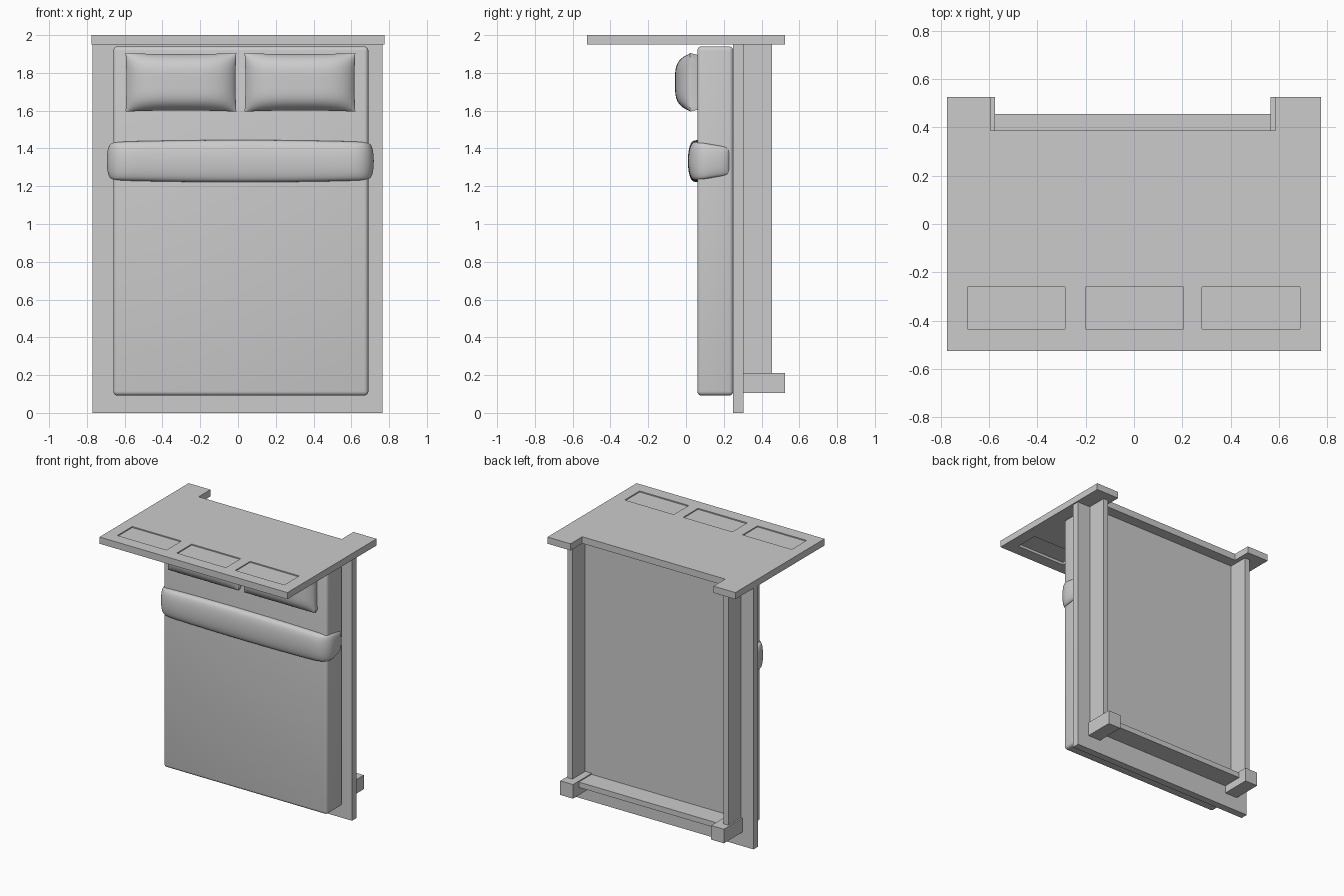
import bpy, bmesh, math
from mathutils import Vector

old = bpy.data.objects.get("Cube")
if old:
    bpy.data.objects.remove(old, do_unlink=True)

GREY = (0.6, 0.6, 0.6, 1)
grey = bpy.data.materials.new("plain grey")
grey.use_nodes = True
grey.diffuse_color = GREY
grey.node_tree.nodes["Principled BSDF"].inputs["Base Color"].default_value = GREY


def finish(name, bm):
    bmesh.ops.recalc_face_normals(bm, faces=bm.faces)
    mesh = bpy.data.meshes.new(name)
    bm.to_mesh(mesh)
    bm.free()
    mesh.materials.append(grey)
    obj = bpy.data.objects.new(name, mesh)
    bpy.context.collection.objects.link(obj)
    return obj


def box(name, x, y, z, bevel=0):
    bm = bmesh.new()
    bmesh.ops.create_cube(bm, size=1)
    for v in bm.verts:
        v.co = [(a + b) / 2 + c * (b - a) for (a, b), c in zip((x, y, z), v.co)]
    if bevel:
        bmesh.ops.bevel(bm, geom=bm.edges[:], offset=bevel, segments=4,
                        profile=0.5, affect='EDGES')
    return finish(name, bm)


def smooth(obj, angle=40):
    bpy.ops.object.select_all(action='DESELECT')
    obj.select_set(True)
    bpy.context.view_layer.objects.active = obj
    bpy.ops.object.shade_smooth_by_angle(angle=math.radians(angle))


def cut(target, name, x, y, z):
    cutter = box(name, x, y, z)
    cutter.hide_render = True
    cutter.hide_viewport = True
    cutter.display_type = 'WIRE'
    mod = target.modifiers.new(name, 'BOOLEAN')
    mod.operation = 'DIFFERENCE'
    mod.solver = 'EXACT'
    mod.object = cutter


# Headboard: slab with a notch between its feet and three shallow panels
headboard = box("headboard", (-0.775, 0.775), (-0.525, 0.525), (1.95, 2))
cut(headboard, "notch_cutter", (-0.595, 0.585), (0.387, 0.6), (1.9, 2.1))
for i, x in enumerate((-0.69, -0.2, 0.282)):
    span = (x, x + 0.405)
    cut(headboard, f"top_panel_cutter_{i}", span, (-0.435, -0.26), (1.992, 2.1))
    cut(headboard, f"under_panel_cutter_{i}", span, (-0.435, -0.26), (1.9, 1.97))

# Bed base, rails and foot legs
box("bed_base", (-0.77, 0.765), (0.25, 0.305), (0, 1.95))
MID = -0.005
for side, s in (("left", 1), ("right", -1)):
    rail = sorted((MID + s * 0.623, MID + s * 0.663))
    leg = sorted((MID + s * 0.57, MID + s * 0.675))
    box(side + "_rail", rail, (0.305, 0.455), (0.2, 1.95))
    box(side + "_foot_leg", leg, (0.305, 0.525), (0.105, 0.21))
box("foot_rail", (-0.58, 0.57), (0.305, 0.455), (0.162, 0.202))

# Mattress
smooth(box("mattress", (-0.66, 0.69), (0.06, 0.25), (0.092, 1.94), 0.022), 60)


# Pillows: puffed grid with pinched corners and a slanted rim
def pillow(name, cx, cz, hw, hh):
    bm = bmesh.new()
    n = 32
    bmesh.ops.create_grid(bm, x_segments=n, y_segments=n, size=1)
    for v in bm.verts:
        u, w = (math.sin(c * math.pi / 2) for c in v.co.xy)
        puff = (max(0, 1 - u ** 4) * max(0, 1 - w ** 4)) ** 0.75
        x = cx + hw * u * (1 - 0.015 * (1 - w * w))
        z = cz + hh * w * (1 - 0.04 * (1 - u * u))
        v.co = (x, 0.022 - 0.08 * puff, z)
    rim = [e for e in bm.edges if e.is_boundary]
    skirt = bmesh.ops.extrude_edge_only(bm, edges=rim)["geom"]
    for v in skirt:
        if isinstance(v, bmesh.types.BMVert):
            v.co = (cx + (v.co.x - cx) * 0.97, 0.065, cz + (v.co.z - cz) * 0.93)
    smooth(finish(name, bm))


pillow("right_pillow", -0.302, 1.75, 0.293, 0.155)
pillow("left_pillow", 0.328, 1.75, 0.293, 0.155)

# Folded blanket: puffed strip draped across the mattress and down its sides
half = [(0, 0.06, 0, -1, 0.112), (0.3, 0.06, 0, -1, 0.11), (0.52, 0.06, 0, -1, 0.106),
        (0.63, 0.062, 0.15, -1, 0.103), (0.665, 0.075, 0.7, -0.7, 0.1),
        (0.675, 0.1, 1, -0.1, 0.095), (0.672, 0.16, 1, 0, 0.085),
        (0.664, 0.22, 0.9, 0, 0.076), (0.664, 0.235, 0.1, 0, 0.066)]
path = [(-x, y, -nx, ny, w) for x, y, nx, ny, w in reversed(half[1:])] + half
bm = bmesh.new()
rows = []
STEPS = 16
for x, y, nx, ny, w in path:
    row = []
    for i in range(STEPS + 1):
        t = math.pi * (i / STEPS - 0.5)
        thick = (0.05 if abs(ny) > abs(nx) else 0.034) * abs(math.cos(t)) ** 0.6
        lift = Vector((nx, ny, 0)) * thick
        row.append(bm.verts.new((0.012 + x + lift.x, y + lift.y,
                                 1.333 + w * math.sin(t))))
    rows.append(row)
for a, b in zip(rows, rows[1:]):
    for i in range(STEPS):
        bm.faces.new((a[i], a[i + 1], b[i + 1], b[i]))
blanket = finish("folded_blanket", bm)
sub = blanket.modifiers.new("soften", 'SUBSURF')
sub.levels = sub.render_levels = 2
smooth(blanket, 60)
